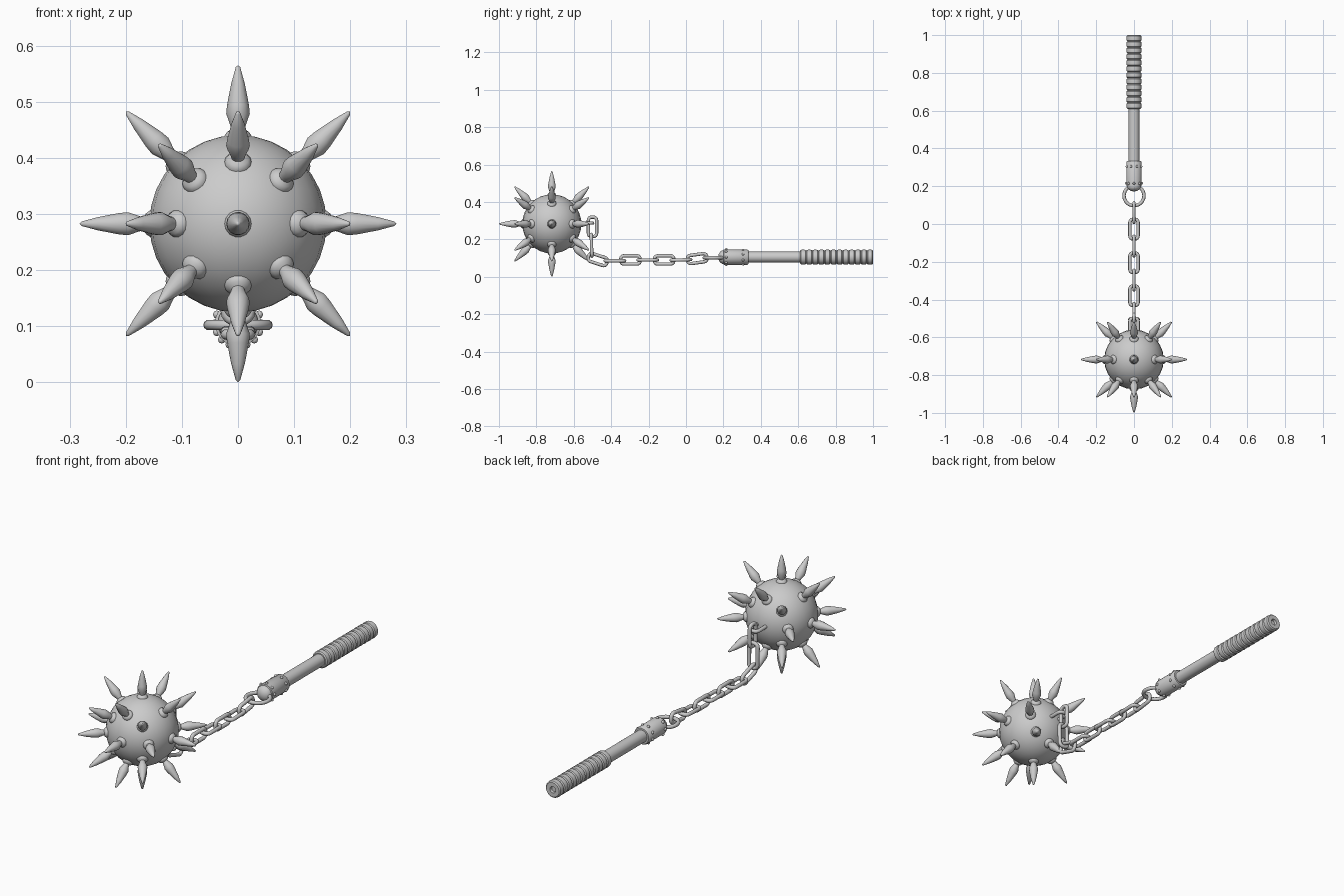
import bpy, bmesh
from math import sin, cos, pi, radians
from mathutils import Vector, Matrix

if "Cube" in bpy.data.objects:
    bpy.data.objects.remove(bpy.data.objects["Cube"])

BALL = Vector((0, -0.7175, 0.2825))
HZ = 0.105  # handle axis height


def finish(name, bm, angle=40):
    bmesh.ops.recalc_face_normals(bm, faces=bm.faces)
    me = bpy.data.meshes.new(name)
    bm.to_mesh(me)
    bm.free()
    ob = bpy.data.objects.new(name, me)
    bpy.context.collection.objects.link(ob)
    bpy.ops.object.select_all(action='DESELECT')
    ob.select_set(True)
    bpy.context.view_layer.objects.active = ob
    bpy.ops.object.shade_smooth_by_angle(angle=radians(angle))
    return ob


def lathe(bm, profile, mat, n):
    """Spin (radius, height) pairs about local z; radius 0 makes a pole."""
    rings = []
    for r, h in profile:
        k = 1 if r == 0 else n
        rings.append([bm.verts.new(mat @ Vector((r * cos(2 * pi * i / n), r * sin(2 * pi * i / n), h)))
                      for i in range(k)])
    for a, b in zip(rings, rings[1:]):
        for i in range(n):
            j = (i + 1) % n
            if len(a) == 1:
                bm.faces.new((a[0], b[i], b[j]))
            elif len(b) == 1:
                bm.faces.new((a[i], a[j], b[0]))
            else:
                bm.faces.new((a[i], a[j], b[j], b[i]))


def link(name, center, along, side, length=0.125, width=0.062, wire=0.009, corner=0.017):
    """Closed round wire following a rounded rectangle."""
    along, side = Vector(along).normalized(), Vector(side).normalized()
    up = along.cross(side)
    hl, hw = length / 2 - wire - corner, width / 2 - wire - corner
    steps = max(4, int(corner * 150))
    bm = bmesh.new()
    rings = []
    for q, (sx, sy) in enumerate(((1, 1), (-1, 1), (-1, -1), (1, -1))):
        for s in range(steps + 1):
            if hl == 0 and s == steps:
                continue
            t = (q + s / steps) * pi / 2
            out = along * cos(t) + side * sin(t)
            p = Vector(center) + along * sx * hl + side * sy * hw + out * corner
            rings.append([bm.verts.new(p + (out * cos(a) + up * sin(a)) * wire)
                          for a in (2 * pi * i / 10 for i in range(10))])
    for i, a in enumerate(rings):
        b = rings[(i + 1) % len(rings)]
        for j in range(10):
            k = (j + 1) % 10
            bm.faces.new((a[j], a[k], b[k], b[j]))
    return finish(name, bm, 60)


# Ball
bm = bmesh.new()
bmesh.ops.create_uvsphere(bm, u_segments=24, v_segments=16, radius=0.158, matrix=Matrix.Translation(BALL))
finish("ball", bm)

# Spikes: three rings of eight plus the front pole
spike = [(0.024, 0.145), (0.024, 0.157), (0.019, 0.164), (0.012, 0.168), (0.014, 0.176),
         (0.021, 0.196), (0.0195, 0.212), (0.012, 0.25), (0.004, 0.279), (0, 0.2825)]
dirs = [Vector((0, -1, 0))]
for lat in (-45, 0, 45):
    for i in range(8):
        a, c = i * pi / 4, cos(radians(lat))
        dirs.append(Vector((cos(a) * c, sin(radians(lat)), sin(a) * c)))
bm = bmesh.new()
for d in dirs:
    lathe(bm, spike, Matrix.Translation(BALL) @ d.to_track_quat('Z', 'Y').to_matrix().to_4x4(), 14)
finish("spikes", bm)

# Eye on the back of the ball
link("ball_eye", (0, -0.555, 0.287), (0, 1, 0), (1, 0, 0), 0.13)

# Chain: (y, z, tilt in degrees, lies flat across x)
chain = [(-0.50, 0.267, -90, False), (-0.505, 0.168, -88, True), (-0.472, 0.092, -18, False),
         (-0.38, 0.085, 0, True), (-0.297, 0.09, 0, False), (-0.205, 0.09, 0, True),
         (-0.117, 0.09, 0, False), (-0.027, 0.09, 2, True), (0.06, 0.097, 8, False)]
for i, (y, z, tilt, flat) in enumerate(chain):
    t = radians(tilt)
    side = (1, 0, 0) if flat else (0, -sin(t), cos(t))
    link(f"chain_link_{i + 1}", (0, y, z), (0, cos(t), sin(t)), side, 0.135 if i == 1 else 0.122)

# Ring through the handle head
link("handle_ring", (0, 0.15, 0.102), (0, 1, 0), (1, 0, 0), 0.124, 0.124, 0.009, 0.053)

# Handle parts spun around the y axis
axis = Matrix.Translation((0, 0, HZ)) @ Matrix.Rotation(-pi / 2, 4, 'X')


def turned(name, profile, n=24):
    bm = bmesh.new()
    lathe(bm, profile, axis, n)
    return finish(name, bm)


turned("handle_collar", [(0, 0.172), (0.016, 0.175), (0.029, 0.183), (0.036, 0.194), (0.036, 0.2),
                         (0.041, 0.202), (0.041, 0.328), (0.037, 0.333), (0.02, 0.333)])
turned("handle_shaft", [(0.029, 0.32), (0.029, 0.63)])

# Ribbed grip with a recessed end
ribs, y0, y1 = 12, 0.61, 1.0
step = (y1 - y0) / ribs
grip = [(0.025, y0)]
for i in range(ribs):
    y = y0 + i * step
    grip += [(0.034, y), (0.039, y + step * 0.15), (0.040, y + step * 0.5),
             (0.039, y + step * 0.85), (0.034, y + step)]
    if i < ribs - 1:
        grip.pop()
grip += [(0.015, y1), (0.013, y1 - 0.012), (0, y1 - 0.012)]
turned("handle_grip", grip)

# Rivets around the collar
bm = bmesh.new()
for y, offset in ((0.215, 0), (0.305, pi / 8)):
    for i in range(8):
        a = i * pi / 4 + offset
        bmesh.ops.create_uvsphere(bm, u_segments=10, v_segments=6, radius=0.007,
                                  matrix=Matrix.Translation((0.041 * cos(a), y, HZ + 0.041 * sin(a))))
finish("collar_rivets", bm)
